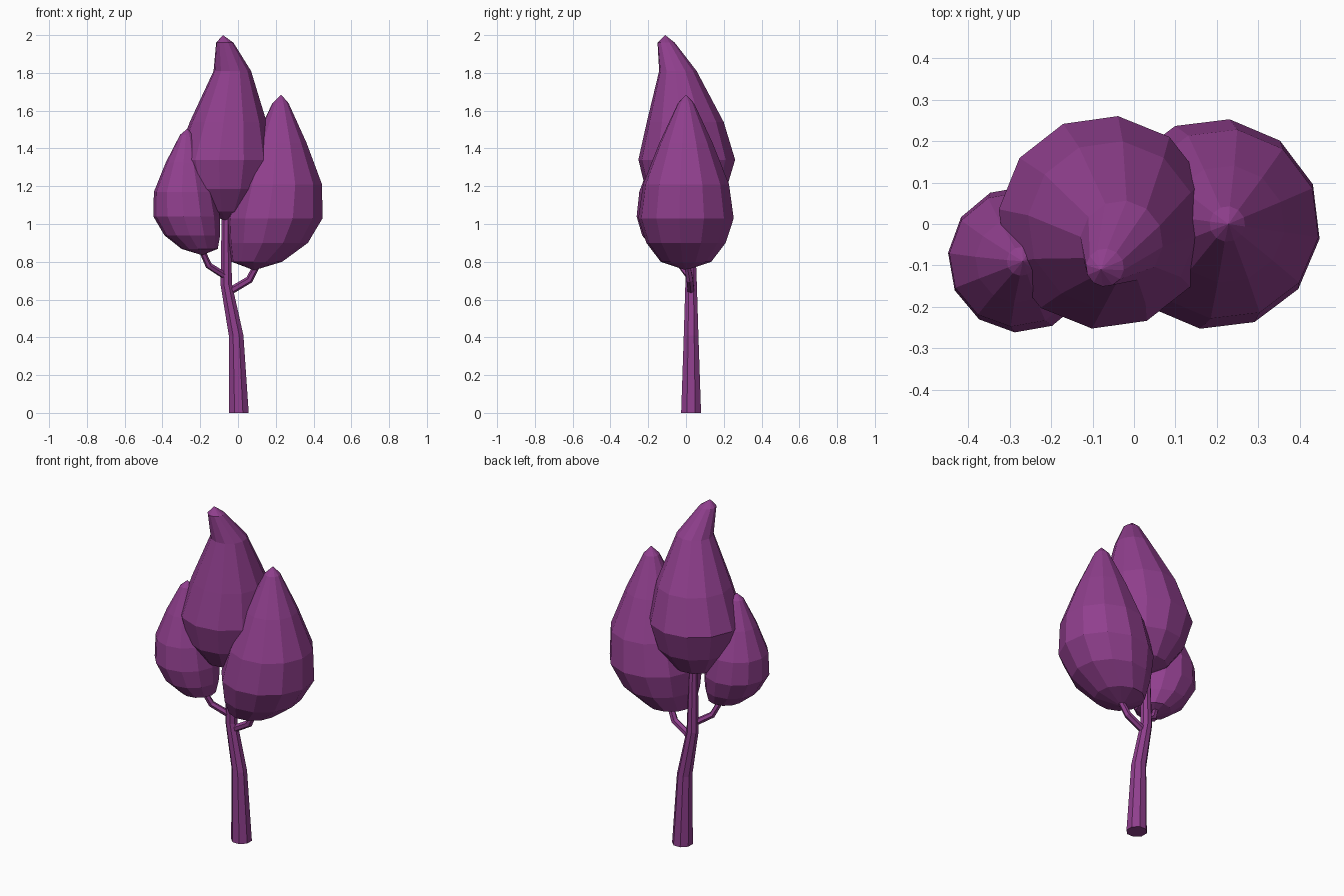
import bpy, bmesh, math
from mathutils import Vector

if "Cube" in bpy.data.objects:
    bpy.data.objects.remove(bpy.data.objects["Cube"])

purple = bpy.data.materials.new("purple")
purple.diffuse_color = (0.28, 0.05, 0.27, 1)
purple.use_nodes = True
purple.node_tree.nodes["Principled BSDF"].inputs["Base Color"].default_value = purple.diffuse_color


def loft(name, rings, sides, phase=0, follow=False):
    """Skin flat-faced rings (x, y, z, radius); radius 0 makes a pole."""
    bm = bmesh.new()
    pts = [Vector(r[:3]) for r in rings]
    loops = []
    for i, (p, r) in enumerate(zip(pts, rings)):
        if r[3] == 0:
            loops.append([bm.verts.new(p)])
            continue
        axis = Vector((0, 0, 1))
        if follow:
            axis = pts[min(i + 1, len(pts) - 1)] - pts[max(i - 1, 0)]
        turn = Vector((0, 0, 1)).rotation_difference(axis)
        loops.append([])
        for k in range(sides):
            a = math.radians(phase) + math.tau * k / sides
            v = turn @ Vector((math.cos(a), math.sin(a), 0)) * r[3]
            loops[-1].append(bm.verts.new(p + v))
    for lo, hi in zip(loops, loops[1:]):
        for k in range(sides):
            n = (k + 1) % sides
            if len(lo) == 1:
                bm.faces.new((lo[0], hi[n], hi[k]))
            elif len(hi) == 1:
                bm.faces.new((lo[k], lo[n], hi[0]))
            else:
                bm.faces.new((lo[k], lo[n], hi[n], hi[k]))
    # close open ends
    if len(loops[0]) > 1:
        bm.faces.new(loops[0][::-1])
    if len(loops[-1]) > 1:
        bm.faces.new(loops[-1])
    bmesh.ops.recalc_face_normals(bm, faces=bm.faces)
    mesh = bpy.data.meshes.new(name)
    bm.to_mesh(mesh)
    bm.free()
    mesh.materials.append(purple)
    obj = bpy.data.objects.new(name, mesh)
    bpy.context.collection.objects.link(obj)
    return obj


# Trunk with a slight bend
loft("trunk", [(0.004, 0.027, 0, 0.057), (-0.01, 0.027, 0.41, 0.042),
               (-0.062, 0.027, 0.68, 0.033), (-0.064, 0.02, 1.12, 0.023)], 8, 22.5)

# Side branches
loft("right_branch", [(-0.05, 0.027, 0.64, 0.02), (0.06, 0.02, 0.705, 0.02),
                      (0.12, 0.0, 0.82, 0.017)], 6, 0, True)
loft("left_branch", [(-0.06, 0.02, 0.72, 0.019), (-0.155, -0.025, 0.78, 0.018),
                     (-0.205, -0.06, 0.89, 0.016)], 6, 0, True)

# Teardrop foliage masses
loft("centre_foliage", [
    (-0.07, 0, 1.02, 0), (-0.07, 0, 1.065, 0.125), (-0.07, 0, 1.185, 0.215),
    (-0.07, 0.004, 1.34, 0.258), (-0.052, -0.004, 1.54, 0.205),
    (-0.03, -0.043, 1.81, 0.1), (-0.07, -0.105, 1.96, 0.046),
    (-0.08, -0.11, 2.0, 0)], 12, 23)
loft("right_foliage", [
    (0.085, 0, 0.755, 0), (0.1, 0, 0.8, 0.135), (0.16, 0, 0.9, 0.212),
    (0.195, 0, 1.03, 0.255), (0.217, 0, 1.21, 0.23),
    (0.222, 0, 1.43, 0.142), (0.225, 0, 1.64, 0.043),
    (0.228, 0, 1.685, 0)], 12, 22)
loft("left_foliage", [
    (-0.19, -0.075, 0.835, 0), (-0.203, -0.08, 0.868, 0.096),
    (-0.242, -0.085, 0.94, 0.148), (-0.272, -0.085, 1.04, 0.177),
    (-0.283, -0.085, 1.17, 0.163), (-0.28, -0.088, 1.325, 0.103),
    (-0.272, -0.09, 1.472, 0.035), (-0.268, -0.09, 1.505, 0)], 12, 25)
